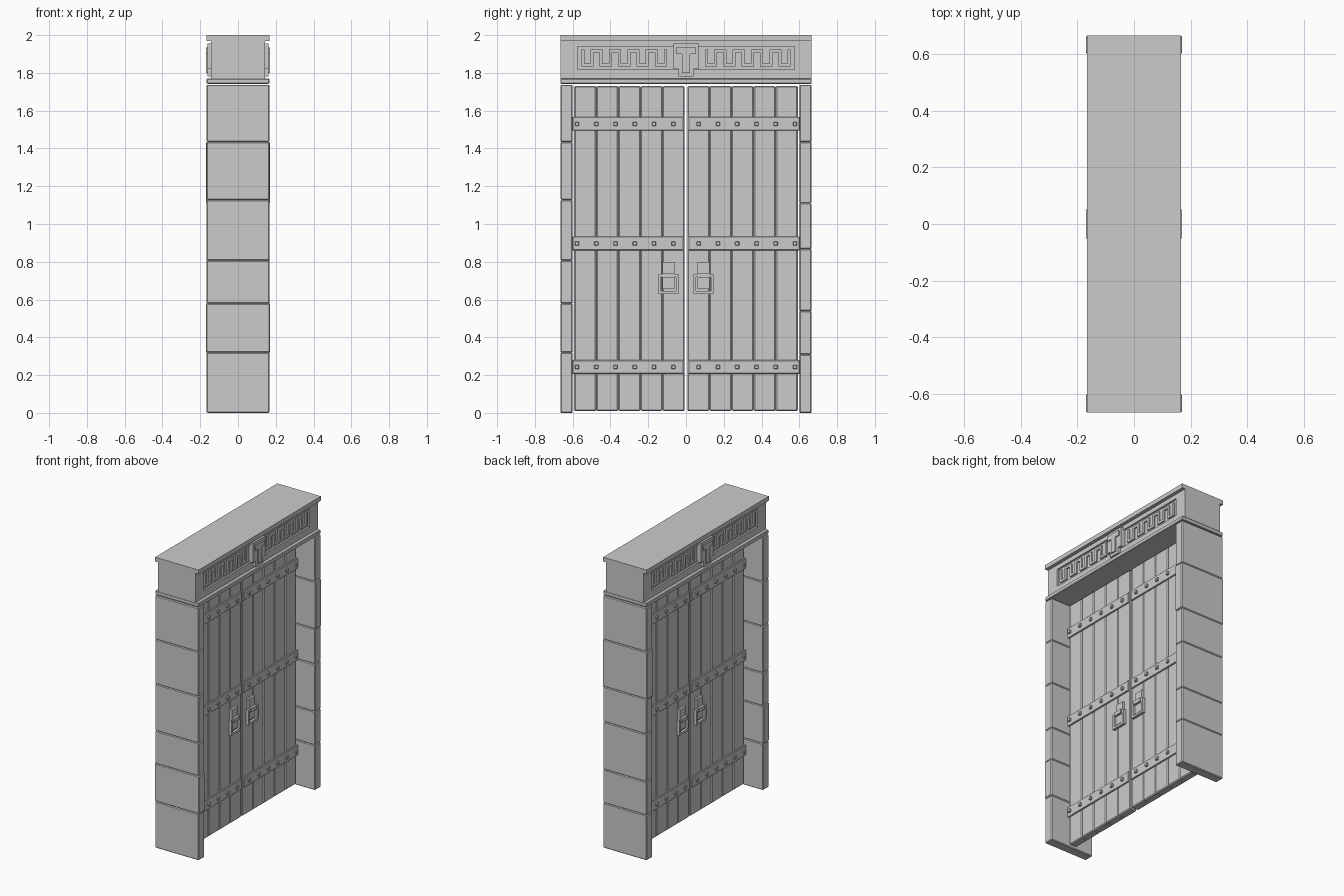
import bpy, bmesh

if "Cube" in bpy.data.objects:
    bpy.data.objects.remove(bpy.data.objects["Cube"])


def add_box(bm, x, y, z, bevel=0.0):
    """Add a box from (min, max) ranges, optionally chamfered."""
    part = bmesh.new()
    bmesh.ops.create_cube(part, size=1)
    for v in part.verts:
        for i, (a, b) in enumerate((x, y, z)):
            lo, hi = min(a, b), max(a, b)
            v.co[i] = (lo + hi) / 2 + v.co[i] * (hi - lo)
    if bevel:
        bmesh.ops.bevel(part, geom=part.edges[:], offset=bevel, segments=1,
                        affect='EDGES', profile=0.5)
    me = bpy.data.meshes.new("tmp")
    part.to_mesh(me)
    part.free()
    bm.from_mesh(me)
    bpy.data.meshes.remove(me)


def make(name, boxes):
    bm = bmesh.new()
    for b in boxes:
        add_box(bm, *b)
    me = bpy.data.meshes.new(name)
    bm.to_mesh(me)
    bm.free()
    ob = bpy.data.objects.new(name, me)
    bpy.context.collection.objects.link(ob)
    return ob


def span(s, a, b):
    return (s * a, s * b)


# Stone jambs: stacked blocks, some standing slightly proud
jambs = {
    -1: ([0, 0.32, 0.58, 0.807, 1.128, 1.435, 1.737], (1,)),
    1: ([0, 0.31, 0.54, 0.868, 1.11, 1.435, 1.737], (4,)),
}
for s, (cuts, proud) in jambs.items():
    blocks = []
    for i, (a, b) in enumerate(zip(cuts, cuts[1:])):
        d = 0.170 if i in proud else 0.166
        blocks.append(((-d, d), span(s, 0.60, 0.665), (a, b), 0.005))
    make("jamb_left" if s < 0 else "jamb_right", blocks)

# Lintel: lower ledge, recessed frieze, cap
make("lintel_ledge", [((-0.166, 0.166), (-0.665, 0.665), (1.742, 1.77), 0.004)])
make("lintel_core", [((-0.13, 0.13), (-0.665, 0.665), (1.768, 1.972))])
make("lintel_cap", [((-0.166, 0.166), (-0.665, 0.665), (1.97, 2.0))])

for s in (-1, 1):
    side = "front" if s > 0 else "back"
    fx = span(s, 0.125, 0.142)
    # Raised border around the carved panel
    make("frieze_border_" + side, [
        (fx, (-0.665, 0.665), (1.768, 1.818)),
        (fx, (-0.665, 0.665), (1.94, 1.972)),
        (fx, (-0.665, -0.575), (1.818, 1.94)),
        (fx, (0.575, 0.665), (1.818, 1.94))])
    # Keystone with shoulder and stepped foot
    make("keystone_" + side, [
        (span(s, 0.12, 0.162), (-0.066, 0.066), (1.82, 1.955)),
        (span(s, 0.12, 0.162), (-0.04, 0.04), (1.78, 1.82)),
        (span(s, 0.15, 0.17), (-0.052, 0.052), (1.90, 1.935)),
        (span(s, 0.15, 0.17), (-0.02, 0.02), (1.80, 1.90))])
    # Square-wave key pattern in each half panel
    for t in (-1, 1):
        bars, n, y0, step, w = [], 10, 0.10, 0.0487, 0.016
        mx = span(s, 0.125, 0.140)
        for i in range(n):
            y = y0 + i * step
            bars.append((mx, span(t, y, y + w), (1.834, 1.924)))
            if i < n - 1:
                z = 1.908 if i % 2 else 1.834
                bars.append((mx, span(t, y + w, y + step), (z, z + 0.016)))
        make("key_pattern_%s_%s" % (side, "left" if t < 0 else "right"), bars)

# Double door leaves
BANDS = (0.243, 0.897, 1.53)
for t in (-1, 1):
    leaf = "left" if t < 0 else "right"
    w = (0.592 - 0.007) / 5
    make("door_planks_" + leaf, [
        ((-0.027, 0.027), span(t, 0.007 + i * w, 0.007 + (i + 1) * w),
         (0.01, 1.73), 0.006) for i in range(5)])
    for s in (-1, 1):
        tag = leaf + ("_front" if s > 0 else "_back")
        # Iron straps and square studs
        make("straps_" + tag, [
            (span(s, 0.02, 0.036), span(t, 0.012, 0.602),
             (z - 0.036, z + 0.036), 0.003) for z in BANDS])
        make("studs_" + tag, [
            (span(s, 0.03, 0.048),
             span(t, 0.067 + i * 0.102 - 0.011, 0.067 + i * 0.102 + 0.011),
             (z - 0.011, z + 0.011), 0.003) for z in BANDS for i in range(6)])
        # Hanging square pull
        ring = span(s, 0.034, 0.052)
        make("pull_plate_" + tag, [
            (span(s, 0.02, 0.042), span(t, 0.06, 0.125), (0.655, 0.80)),
            (span(s, 0.03, 0.058), span(t, 0.06, 0.125), (0.715, 0.74))])
        make("pull_ring_" + tag, [
            (ring, span(t, 0.039, 0.053), (0.63, 0.735)),
            (ring, span(t, 0.132, 0.146), (0.63, 0.735)),
            (ring, span(t, 0.053, 0.132), (0.63, 0.645)),
            (ring, span(t, 0.053, 0.132), (0.72, 0.735))])
